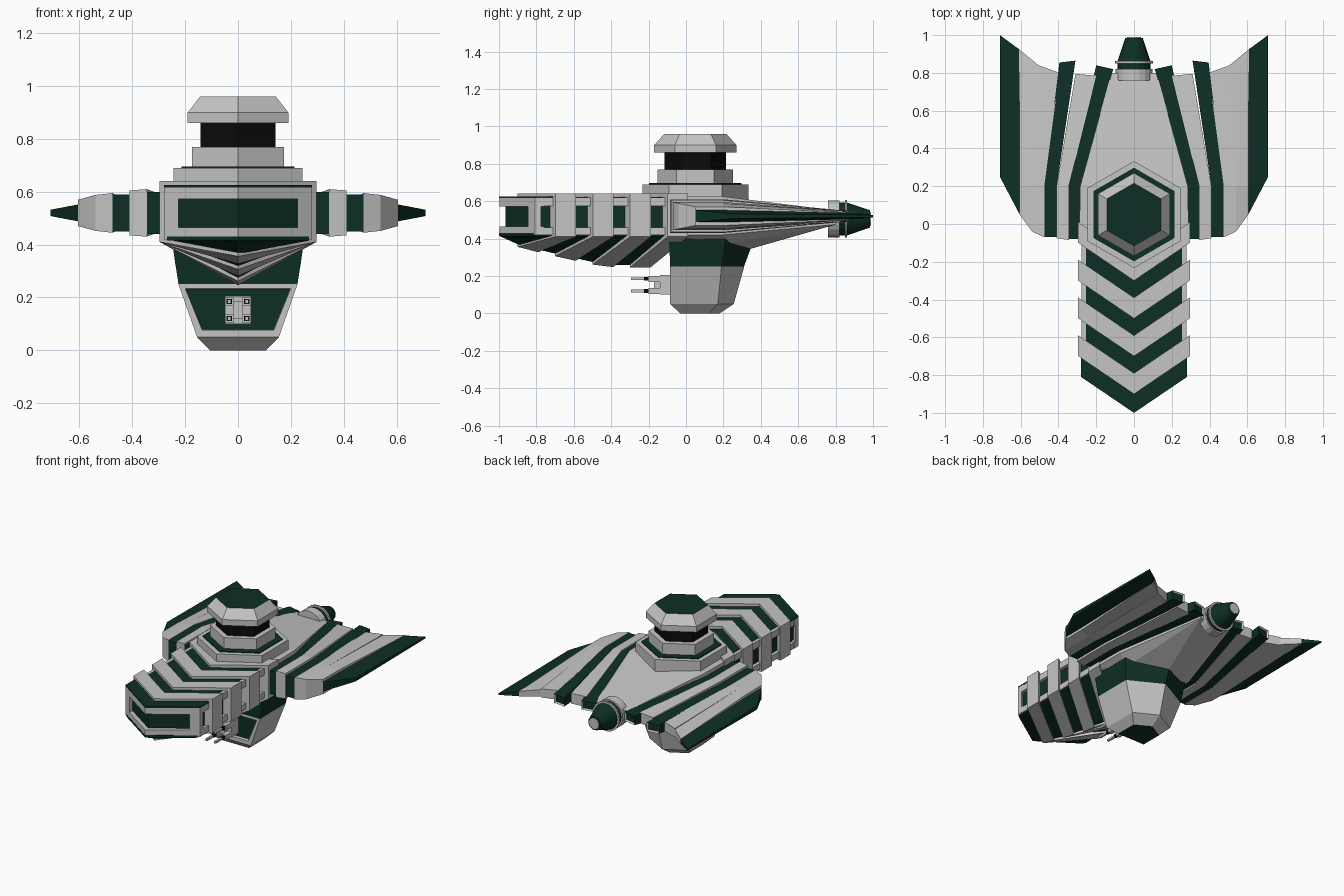
import bpy, bmesh, math
from mathutils import Vector

if "Cube" in bpy.data.objects:
    bpy.data.objects.remove(bpy.data.objects["Cube"])


def material(name, rgb):
    m = bpy.data.materials.new(name)
    m.diffuse_color = (*rgb, 1)
    m.use_nodes = True
    m.node_tree.nodes["Principled BSDF"].inputs["Base Color"].default_value = m.diffuse_color
    return m


GREY = material("light grey", (0.56, 0.56, 0.55))
GREEN = material("dark green", (0.004, 0.028, 0.018))
BLACK = material("black", (0.003, 0.003, 0.003))


def finish(name, bm, *mats):
    bmesh.ops.recalc_face_normals(bm, faces=bm.faces)
    me = bpy.data.meshes.new(name)
    bm.to_mesh(me)
    bm.free()
    for m in mats:
        me.materials.append(m)
    ob = bpy.data.objects.new(name, me)
    bpy.context.collection.objects.link(ob)
    return ob


def loft_bm(rings, split_caps=False):
    bm = bmesh.new()
    vs = [[bm.verts.new(p) for p in r] for r in rings]
    n = len(rings[0])
    for a, b in zip(vs, vs[1:]):
        for i in range(n):
            j = (i + 1) % n
            bm.faces.new((a[i], a[j], b[j], b[i]))
    for r in (vs[0], vs[-1]):
        if split_caps:      # six-point ring folded along its middle
            bm.faces.new((r[0], r[1], r[4], r[5]))
            bm.faces.new((r[1], r[2], r[3], r[4]))
        else:
            bm.faces.new(r)
    bmesh.ops.recalc_face_normals(bm, faces=bm.faces)
    return bm


def loft(name, rings, mat, split_caps=False):
    return finish(name, loft_bm(rings, split_caps), mat)


def box(name, x0, x1, y0, y1, z0, z1, mat):
    return loft(name, [[(x0, y, z0), (x1, y, z0), (x1, y, z1), (x0, y, z1)]
                       for y in (y0, y1)], mat)


# ---------- forward neck: chevrons swept toward the tip ----------
def keel(yc):
    pts = [(-1.0, .415), (-.89, .365), (-.7, .32), (-.5, .275), (-.38, .26), (1, .26)]
    for (a, za), (b, zb) in zip(pts, pts[1:]):
        if yc <= b:
            return za + (zb - za) * (yc - a) / (b - a)


def chevron(name, stations, w, zt, zb, mat, drop=None):
    rings = []
    for s in stations:
        ys, yc = s - .68 * (.28 - w), s - .19
        zk = zb if drop is None else keel(yc) - drop
        rings.append([(-w, ys, zt), (0, yc, zt), (w, ys, zt),
                      (w, ys, zb), (0, yc, zk), (-w, ys, zb)])
    return loft(name, rings, mat, True)


chevron("neck_core", [-.775, 0], .255, .622, .43, GREEN)
chevron("neck_underside", [-.81, -.7, -.51, -.31, -.19, 0], .268, .43, .415, GREEN, 0)
chevron("nose_top_plate", [-.81, -.7], .28, .625, .616, GREEN)
for i, y in enumerate((-.71, -.51, -.31, -.11)):
    chevron(f"neck_rib_{i}", [y, y + .11], .297, .64, .41, GREY, .014)

# nose frame and side rails around the recessed panels
chevron("nose_frame_top", [-.808, -.76], .28, .617, .572, GREY)
chevron("nose_frame_bottom", [-.808, -.76], .28, .465, .42, GREY)
for s in (-1, 1):
    loft("nose_frame_post", [[(s * x, y - .68 * (.28 - x), z) for x, y in
         ((.225, -.808), (.28, -.808), (.28, -.775), (.225, -.775))] for z in (.42, .617)], GREY)
    for z0, z1 in ((.42, .46), (.575, .62)):
        box("neck_side_rail", *sorted((s * .25, s * .278)), -.79, -.08, z0, z1, GREY)

# ---------- central hull ----------
bm = bmesh.new()
for s in (-1, 1):
    for p in ((.29, -.09, .42), (.29, -.09, .625), (.285, .2, .42), (.285, .2, .625),
              (.12, .8, .475), (.12, .8, .55), (.2, .2, .37), (.2, -.08, .39)):
        bm.verts.new((s * p[0], p[1], p[2]))
bm.verts.new((0, .345, .345))
bmesh.ops.convex_hull(bm, input=bm.verts)
finish("central_hull", bm, GREY)

# ---------- wing stripes: front edge, knee, rear edge ----------
# (inner/outer front x, front y pair, inner/outer rear x, rear y pair, half height pair)
STRIPES = [
    ("inner_green", GREEN, (.28, .345), (-.08, -.08), (.11, .2), (.82, .84), (.08, .08), .03),
    ("inner_grey", GREY, (.345, .41), (-.085, -.075), (.2, .31), (.785, .795), (.09, .085), .036),
    ("middle_green", GREEN, (.41, .475), (-.07, -.07), (.31, .395), (.865, .855), (.07, .07), .03),
    ("middle_grey", GREY, (.475, .54), (-.07, -.04), (.395, .505), (.80, .84), (.075, .068), .032),
    ("outer_grey", GREY, (.54, .605), (-.04, .05), (.505, .608), (.84, .925), (.068, .05), .024),
    ("tip_green", GREEN, (.605, .71), (.05, .25), (.608, .71), (.925, 1.0), (.032, .012), .016),
]
ZW = .52
for name, mat, fx, fy, rx, ry, h, hr in STRIPES:
    k = hr / h[0]
    for s in (-1, 1):
        rings = []
        for xs, ys, f in ((fx, fy, 1), (fx, (max(.2, fy[0]), max(.2, fy[1] + .01)), 1), (rx, ry, k)):
            rings.append([(s * xs[i], ys[i], ZW + q * h[i] * f)
                          for i, q in ((0, -1), (1, -1), (1, 1), (0, 1))])
        bm = loft_bm(rings)
        if mat is GREEN and name != "tip_green":    # framed rear end
            end = max(bm.faces, key=lambda f: f.calc_center_median().y)
            end.material_index = 1
            bmesh.ops.inset_individual(bm, faces=[end], thickness=.012, depth=-.01)
            end.material_index = 0
        finish(f"wing_{name}", bm, mat, GREY)


# ---------- hexagonal turret ----------
def hexagon(r, z):
    return [(r * math.sin(i * math.pi / 3), .05 + r * math.cos(i * math.pi / 3), z) for i in range(6)]


loft("turret_base", [hexagon(.283, .61), hexagon(.283, .69)], GREY)
loft("turret_base_inlay", [hexagon(.248, .688), hexagon(.248, .696)], GREEN)
loft("turret_middle", [hexagon(.202, .69), hexagon(.202, .77)], GREY)
loft("turret_window_band", [hexagon(.165, .765), hexagon(.165, .865)], BLACK)
bm = loft_bm([hexagon(.22, .86), hexagon(.22, .90), hexagon(.166, .96)])
for f in bm.faces:
    f.material_index = int(f.normal.z > .9)
finish("turret_roof", bm, GREY, GREEN)


# ---------- rear engine ----------
def turned(name, profile, mat):
    n = 20
    loft(name, [[(r * math.cos(i * math.tau / n), y, .505 + r * math.sin(i * math.tau / n))
                 for i in range(n)] for y, r in profile], mat)


turned("engine_ring_front", [(.76, .098), (.82, .098)], GREY)
turned("engine_neck", [(.8, .088), (.86, .088)], GREEN)
turned("engine_ring_rear", [(.85, .1), (.862, .1)], GREY)
turned("engine_cone", [(.86, .088), (.985, .046)], GREEN)
turned("engine_nozzle", [(.97, .036), (.99, .036)], GREY)


# ---------- lower gondola ----------
def deck(z, w, yf, ym, yb):
    return [(-w, yf, z), (w, yf, z), (w, ym, z), (0, yb, z), (-w, ym, z)]


loft("gondola_upper_band", [deck(.42, .25, -.09, .21, .345), deck(.345, .24, -.088, .205, .345),
                            deck(.25, .225, -.085, .19, .31)], GREEN)
bm = loft_bm([deck(.252, .226, -.085, .19, .312), deck(.05, .155, -.085, .17, .255),
              deck(0, .105, -.03, .12, .18)])
for f in bm.faces:
    f.material_index = int(f.normal.z < -.95)
front = min(bm.faces, key=lambda f: f.normal.y)
bmesh.ops.inset_individual(bm, faces=[front], thickness=.033, depth=0)
bmesh.ops.inset_individual(bm, faces=[front], thickness=.003, depth=-.02)
front.material_index = 1
finish("gondola", bm, GREY, GREEN)

# ---------- quad gun ----------
box("gun_mount", -.05, .05, -.14, -.06, .1, .205, GREY)
box("gun_mount_core", -.018, .018, -.17, -.13, .12, .185, GREY)
for x in (-.033, .033):
    for z in (.12, .185):
        box("gun_housing", x - .016, x + .016, -.2, -.13, z - .016, z + .016, GREY)
        box("gun_barrel", x - .007, x + .007, -.295, -.19, z - .007, z + .007, GREY)
        box("gun_collar", x - .01, x + .01, -.225, -.2, z - .01, z + .01, BLACK)
